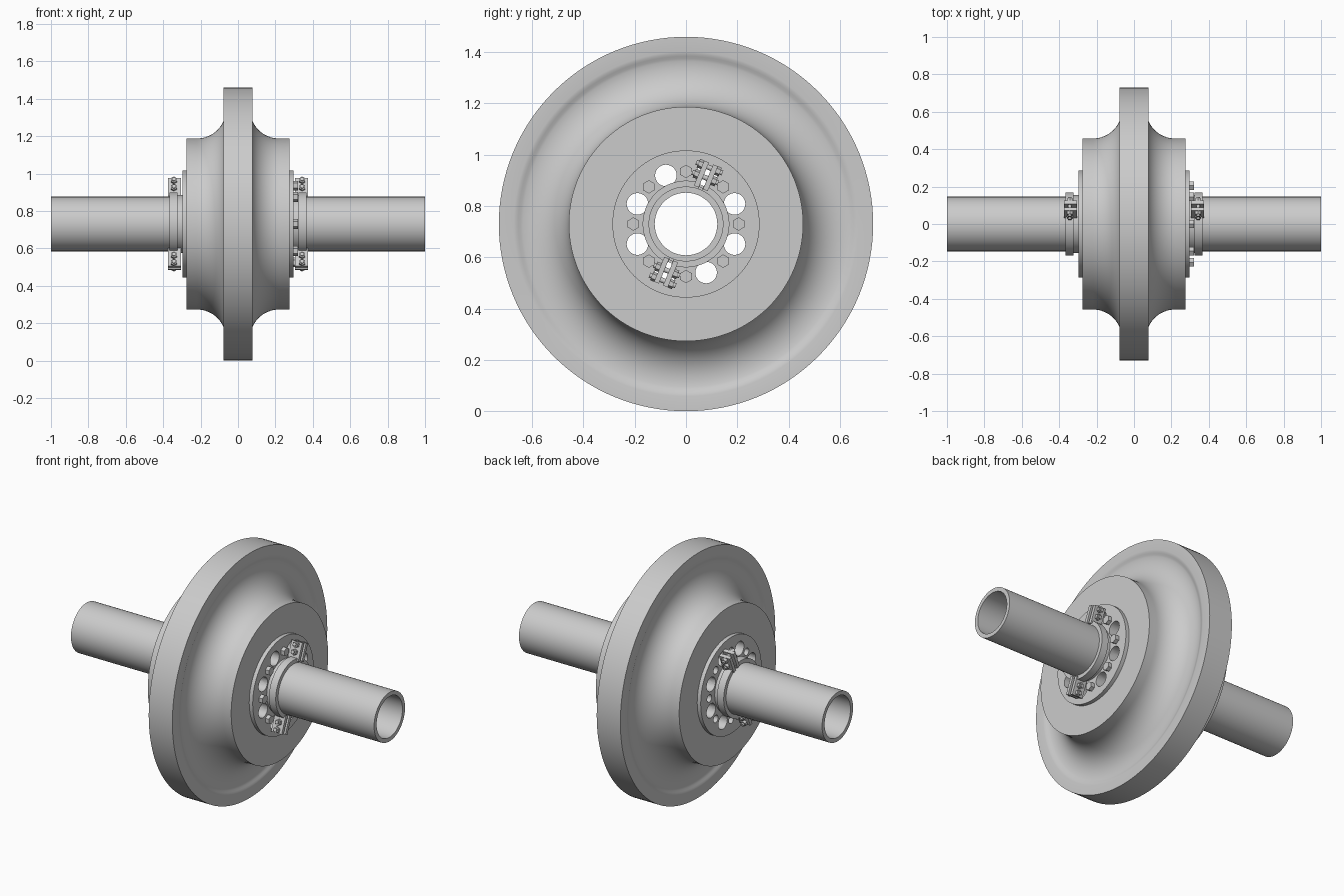
import bpy, bmesh
from math import cos, sin, pi, radians
from mathutils import Matrix, Vector

cube = bpy.data.objects.get("Cube")
if cube:
    bpy.data.objects.remove(cube)

AXLE_HEIGHT = 0.73
BOLT_CIRCLE = 0.205
CLAMP_ANGLE = radians(67.5)
X = Vector((1, 0, 0))
parts = []

steel = bpy.data.materials.new("steel_grey")
steel.use_nodes = True
colour = (0.6, 0.6, 0.6, 1)
steel.diffuse_color = colour
steel.node_tree.nodes["Principled BSDF"].inputs["Base Color"].default_value = colour


def finish(bm, name):
    """Turn a bmesh into a named object sitting on the axle line."""
    bmesh.ops.recalc_face_normals(bm, faces=bm.faces[:])
    mesh = bpy.data.meshes.new(name)
    bm.to_mesh(mesh)
    bm.free()
    obj = bpy.data.objects.new(name, mesh)
    obj.location.z = AXLE_HEIGHT
    bpy.context.collection.objects.link(obj)
    mesh.materials.append(steel)
    parts.append(obj)
    return obj


def lathe(name, profile, steps=96, start=0, sweep=None):
    """Spin a closed (x, radius) profile about the axle."""
    bm = bmesh.new()
    verts = [bm.verts.new((x, r * cos(start), r * sin(start))) for x, r in profile]
    if sweep:
        geom = [bm.faces.new(verts)]
    else:
        geom = [bm.edges.new((verts[i - 1], v)) for i, v in enumerate(verts)] + verts
    bmesh.ops.spin(bm, geom=geom, cent=(0, 0, 0), axis=X,
                   angle=sweep or 2 * pi, steps=steps)
    bmesh.ops.remove_doubles(bm, verts=bm.verts[:], dist=1e-5)
    return finish(bm, name)


def ring(name, x0, x1, inner, outer, **kw):
    return lathe(name, [(x0, inner), (x1, inner), (x1, outer), (x0, outer)], **kw)


def rod(bm, centre, direction, radius, length, sides):
    turn = direction.to_track_quat('Z', 'Y').to_matrix().to_4x4()
    bmesh.ops.create_cone(bm, cap_ends=True, segments=sides, radius1=radius,
                          radius2=radius, depth=length,
                          matrix=Matrix.Translation(centre) @ turn)


def box(bm, centre, axes, size):
    basis = Matrix(axes).transposed().to_4x4()
    bmesh.ops.create_cube(bm, size=1, matrix=Matrix.Translation(centre) @ basis
                          @ Matrix.Diagonal((*size, 1)))


def radial(angle):
    return Vector((0, cos(angle), sin(angle)))


def bolt_ring(name, x, radius, length, sides, offset):
    """Eight equal rods parallel to the axle."""
    bm = bmesh.new()
    for i in range(8):
        rod(bm, X * x + radial(offset + i * pi / 4) * BOLT_CIRCLE, X, radius, length, sides)
    return finish(bm, name)


# Hollow axle
ring("axle_tube", -1, 1, 0.122, 0.146)

# Wheel: rim, shallow dish and a concave fillet down to the hub
half = [(0.078, 0.73), (0.078, 0.672), (0.0765, 0.663), (0.073, 0.654),
        (0.069, 0.645), (0.066, 0.635)]
for i in range(17):
    a = pi + i / 16 * pi / 2
    half.append((0.22 + 0.155 * cos(a), 0.612 + 0.155 * sin(a)))
half += [(0.275, 0.457), (0.275, 0.14)]
wheel = lathe("wheel", half + [(-x, r) for x, r in reversed(half)], steps=128)

# Bolted plates on both hub faces
plates = [ring("hub_plate_left", 0.27, 0.298, 0.14, 0.287),
          ring("hub_plate_right", -0.298, -0.27, 0.14, 0.287)]

# Through holes and the empty bolt holes on the right side
through = bolt_ring("hole_cutter", 0, 0.042, 1, 32, pi / 8)
blind = bolt_ring("bolt_hole_cutter", -0.28, 0.022, 0.14, 20, 0)
for obj in [wheel] + plates:
    for cutter in (through, blind):
        mod = obj.modifiers.new("cut", 'BOOLEAN')
        mod.solver = 'EXACT'
        mod.object = cutter
bpy.context.view_layer.update()
graph = bpy.context.evaluated_depsgraph_get()
cut = [(o, bpy.data.meshes.new_from_object(o.evaluated_get(graph))) for o in [wheel] + plates]
for obj, mesh in cut:
    obj.modifiers.clear()
    obj.data = mesh
for cutter in (through, blind):
    parts.remove(cutter)
    bpy.data.objects.remove(cutter)

# Hex bolt heads on the left side
bolt_ring("hub_bolts", 0.306, 0.026, 0.03, 6, 0)

# Split clamp on each side of the wheel
GAP = 0.05
for s, side in ((1, "left"), (-1, "right")):
    ring("neck_" + side, s * 0.29, s * 0.33, 0.14, 0.155)
    for n in range(2):
        angle = CLAMP_ANGLE + n * pi
        tag = f"{side}_{n + 1}"
        ring("clamp_half_" + tag, s * 0.323, s * 0.367, 0.14, 0.169, steps=48,
             start=angle + GAP, sweep=pi - 2 * GAP)

        out = radial(angle)
        across = X.cross(out)
        ears, bolts = bmesh.new(), bmesh.new()
        for k in (-1, 1):
            box(ears, X * s * 0.34 + out * 0.203 + across * k * 0.019,
                (X, out, across), (0.07, 0.105, 0.02))
        for r in (0.196, 0.238):
            centre = X * s * 0.343 + out * r
            rod(bolts, centre, across, 0.01, 0.11, 16)
            for k in (-1, 1):
                rod(bolts, centre + across * k * 0.037, across, 0.018, 0.018, 6)
        finish(ears, "clamp_ears_" + tag)
        finish(bolts, "clamp_bolts_" + tag)

# Smooth shading with crisp edges
bpy.ops.object.select_all(action='DESELECT')
for obj in parts:
    obj.select_set(True)
bpy.context.view_layer.objects.active = wheel
bpy.ops.object.shade_smooth_by_angle(angle=radians(30))
